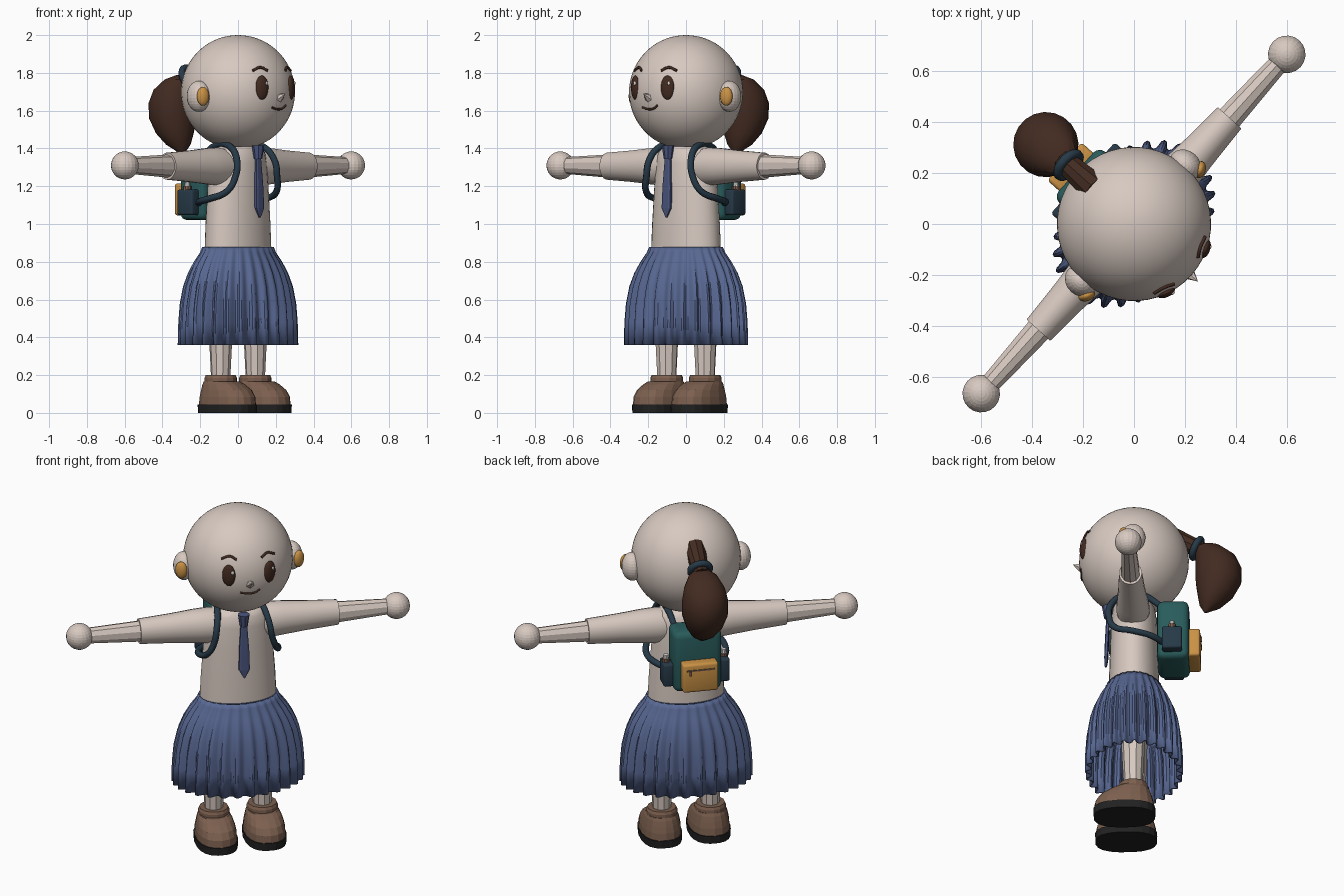
import bpy, bmesh, math
from mathutils import Vector, Matrix

cube = bpy.data.objects.get("Cube")
if cube:
    bpy.data.objects.remove(cube, do_unlink=True)

TURN = math.radians(48)  # the whole figure is turned about z


def material(name, r, g, b):
    m = bpy.data.materials.new(name)
    m.use_nodes = True
    m.diffuse_color = (r, g, b, 1)
    m.node_tree.nodes["Principled BSDF"].inputs["Base Color"].default_value = (r, g, b, 1)
    return m


SKIN = material("pale skin", .68, .585, .53)
SKIRT = material("skirt blue", .098, .138, .29)
TIE = material("tie blue", .07, .092, .21)
TEAL = material("teal", .022, .105, .105)
NAVY = material("dark navy", .02, .042, .065)
ORANGE = material("orange", .6, .29, .06)
SHOE = material("shoe brown", .2, .115, .077)
SOLE = material("sole black", .015, .015, .016)
HAIR = material("dark brown", .055, .024, .015)
WHITE = material("light grey", .75, .72, .7)


def finish(name, bm, mat, smooth=None):
    bmesh.ops.recalc_face_normals(bm, faces=bm.faces[:])
    me = bpy.data.meshes.new(name)
    bm.to_mesh(me)
    bm.free()
    me.materials.append(mat)
    ob = bpy.data.objects.new(name, me)
    bpy.context.collection.objects.link(ob)
    ob.rotation_euler.z = TURN
    if smooth:
        bpy.ops.object.select_all(action='DESELECT')
        ob.select_set(True)
        bpy.context.view_layer.objects.active = ob
        bpy.ops.object.shade_smooth_by_angle(angle=math.radians(smooth))
    return ob


def loft(name, rings, n, mat, smooth=None, axis='z', power=1, wave=None, caps=True):
    """Skin rings of (position, half width, half depth, centre, centre) along an axis."""
    bm = bmesh.new()
    loops = []
    for k, (p, a, b, c, d) in enumerate(rings):
        loop = []
        for i in range(n):
            t = 2 * math.pi * (i + .5) / n
            u, v = math.cos(t), math.sin(t)
            w = wave(t, k / (len(rings) - 1)) if wave else 1
            u = c + a * w * math.copysign(abs(u) ** power, u)
            v = d + b * w * math.copysign(abs(v) ** power, v)
            loop.append(bm.verts.new((u, v, p) if axis == 'z' else (p, u, v)))
        loops.append(loop)
    for lo, hi in zip(loops, loops[1:]):
        for i in range(n):
            j = (i + 1) % n
            bm.faces.new((lo[i], lo[j], hi[j], hi[i]))
    if caps:
        bm.faces.new(loops[0])
        bm.faces.new(loops[-1])
    return finish(name, bm, mat, smooth)


def ball(name, centre, size, mat, segs=16, smooth=None, turn=0):
    bm = bmesh.new()
    m = Matrix.Translation(centre) @ Matrix.Rotation(turn, 4, 'Z') @ Matrix.Diagonal((*size, 1))
    bmesh.ops.create_uvsphere(bm, u_segments=segs, v_segments=segs * 3 // 4, radius=1, matrix=m)
    return finish(name, bm, mat, smooth)


def box(name, centre, size, mat, bevel=0):
    bm = bmesh.new()
    m = Matrix.Translation(centre) @ Matrix.Diagonal((*size, 1))
    bmesh.ops.create_cube(bm, size=2, matrix=m)
    if bevel:
        bmesh.ops.bevel(bm, geom=bm.edges[:], offset=bevel, segments=3, affect='EDGES', profile=.5)
    return finish(name, bm, mat, 40)


def cone(name, start, end, r1, r2, n, mat):
    start, end = Vector(start), Vector(end)
    d = end - start
    m = Matrix.Translation((start + end) / 2) @ d.to_track_quat('Z', 'Y').to_matrix().to_4x4()
    bm = bmesh.new()
    bmesh.ops.create_cone(bm, cap_ends=True, segments=n, radius1=r1, radius2=r2, depth=d.length, matrix=m)
    return finish(name, bm, mat)


def tube(name, points, radius, mat, closed=False):
    cu = bpy.data.curves.new(name, 'CURVE')
    cu.dimensions = '3D'
    cu.bevel_depth, cu.bevel_resolution, cu.resolution_u = radius, 2, 6
    cu.use_fill_caps = True
    sp = cu.splines.new('BEZIER')
    sp.bezier_points.add(len(points) - 1)
    for bp, p in zip(sp.bezier_points, points):
        bp.co = p
        bp.handle_left_type = bp.handle_right_type = 'AUTO'
    sp.use_cyclic_u = closed
    cu.materials.append(mat)
    ob = bpy.data.objects.new(name, cu)
    bpy.context.collection.objects.link(ob)
    ob.rotation_euler.z = TURN
    return ob


HEAD_Z, HEAD_R = 1.698, .302


def on_head(x, z, lift=0):
    """Point on the front of the head."""
    r = HEAD_R + lift
    return (x, -math.sqrt(r * r - x * x - (z - HEAD_Z) ** 2), z)


# Head and face
ball("head", (0, 0, HEAD_Z), (HEAD_R,) * 3, SKIN, 48, 60)
cone("nose", (0, -.292, 1.668), (0, -.338, 1.69), .025, 0, 6, SKIN)
tube("mouth", [on_head(x, z) for x, z in ((-.052, 1.618), (-.01, 1.608), (.03, 1.612), (.057, 1.628))], .006, HAIR)

# Torso and skirt
loft("torso", [(.85, .215, .14, 0, 0), (1, .208, .136, 0, 0), (1.2, .193, .13, 0, 0), (1.32, .182, .125, 0, 0),
               (1.38, .168, .118, 0, 0), (1.41, .13, .095, 0, 0)], 32, SKIN, 50)


def pleat(t, k):
    s = math.sin(28 * t)
    return 1 - (.01 + .045 * k) * (1 - math.copysign(abs(s) ** .6, s))


SKIRT_PROFILE = ((.878, .6), (.85, .635), (.8, .74), (.74, .84), (.67, .92), (.58, .975), (.48, 1), (.36, 1.01))
skirt = loft("skirt", [(z, .368 * f, .268 * f, 0, 0) for z, f in SKIRT_PROFILE], 28 * 6, SKIRT, 35, wave=pleat, caps=False)
thick = skirt.modifiers.new("thickness", 'SOLIDIFY')
thick.thickness = .008
loft("skirt_waist", [(.84, .2, .13, 0, 0), (.875, .219, .145, 0, 0)], 32, SKIRT, 40)

# Necktie
cone("tie_knot", (0, -.143, 1.345), (0, -.143, 1.415), .022, .033, 8, TIE)
loft("tie_blade", [(1.035, .004, .006, 0, -.155), (1.085, .032, .011, 0, -.153), (1.2, .029, .011, 0, -.149),
                   (1.36, .018, .01, 0, -.142)], 8, TIE, power=.6)

# Parts that come in left and right pairs
for s, side in ((1, "left"), (-1, "right")):
    # Face
    ball(side + "_eye", on_head(s * .115, 1.722, -.004), (.037, .018, .064), HAIR, 20, 60, s * .4)
    ball(side + "_eye_glint", on_head(s * .115 + .016, 1.745, .013), (.009, .005, .011), WHITE, 10, 60)
    tube(side + "_brow", [on_head(s * x, z, .003) for x, z in ((.07, 1.812), (.105, 1.829), (.15, 1.812))], .007, HAIR)
    ball(side + "_ear", (s * .305, .005, 1.676), (.058, .068, .082), SKIN, 20)
    ball(side + "_inner_ear", (s * .332, -.05, 1.676), (.034, .022, .05), ORANGE, 16, 60, s * .5)

    # Arm
    loft(side + "_sleeve", [(s * .06, .085, .09, 0, 1.303), (s * .17, .092, .102, 0, 1.304), (s * .25, .086, .096, 0, 1.306),
                            (s * .38, .074, .084, 0, 1.306), (s * .56, .063, .072, 0, 1.306)], 20, SKIN, 40, 'x')
    loft(side + "_forearm", [(s * .5, .056, .064, 0, 1.306), (s * .87, .04, .044, 0, 1.31)], 10, SKIN, axis='x')
    ball(side + "_hand", (s * .895, 0, 1.31), (.074,) * 3, SKIN, 20)

    # Leg and shoe
    x = s * .137
    loft(side + "_leg", [(.16, .05, .05, x, 0), (.5, .067, .067, x, 0), (.8, .072, .072, x * .8, 0)], 10, SKIN)
    loft(side + "_sole", [(0, .113, .17, x, -.048), (.045, .116, .172, x, -.048)], 20, SOLE, power=.8)
    loft(side + "_shoe", [(.045, .112, .168, x, -.048), (.085, .11, .163, x, -.048), (.12, .103, .147, x, -.041),
                          (.15, .094, .118, x, -.022), (.167, .085, .095, x, -.008)], 18, SHOE, power=.85)
    loft(side + "_shoe_collar", [(.15, .086, .088, x, 0), (.185, .087, .087, x, 0), (.2, .08, .08, x, 0)], 14, SHOE)

    # Backpack strap and side pocket
    path = ((.1, .15, 1.36), (.115, .06, 1.415), (.13, -.06, 1.41), (.148, -.125, 1.34), (.165, -.13, 1.25),
            (.195, -.1, 1.175), (.222, 0, 1.135), (.19, .1, 1.12), (.12, .17, 1.11))
    tube(side + "_strap", [(s * a, b, c) for a, b, c in path], .018, NAVY)
    box(side + "_side_pocket", (s * .155, .215, 1.115), (.032, .055, .068), NAVY, .012)
    cone(side + "_bottle", (s * .163, .215, 1.1), (s * .163, .215, 1.2), .022, .022, 10, SHOE)
    cone(side + "_bottle_cap", (s * .163, .215, 1.2), (s * .163, .215, 1.222), .016, .014, 10, WHITE)

# Backpack
box("backpack", (0, .218, 1.2), (.135, .088, .18), TEAL, .035)
box("front_pocket", (0, .325, 1.13), (.1, .042, .085), ORANGE, .014)
box("pocket_zip", (0, .369, 1.178), (.078, .003, .004), SHOE)
box("zip_pull", (.06, .373, 1.165), (.006, .004, .014), SHOE)

# Ponytail
cone("ponytail_root", (0, .2, 1.855), (0, .375, 1.765), .06, .045, 10, HAIR)
tail = ((1.79, .035, .385), (1.765, .08, .415), (1.71, .113, .45), (1.64, .128, .465), (1.56, .126, .465),
        (1.48, .1, .45), (1.42, .065, .425), (1.37, .008, .395))
loft("ponytail", [(z, r, r, 0, y) for z, r, y in tail], 20, HAIR, 30, wave=lambda t, k: 1 + .03 * math.cos(10 * t))
along = Vector((0, .175, -.09)).normalized()
across = Vector((0, along.z, -along.y))
ring = [Vector((0, .345, 1.778)) + .054 * (math.cos(i * math.pi / 4) * Vector((1, 0, 0)) + math.sin(i * math.pi / 4) * across)
        for i in range(8)]
tube("hair_tie", ring, .019, NAVY, True)
